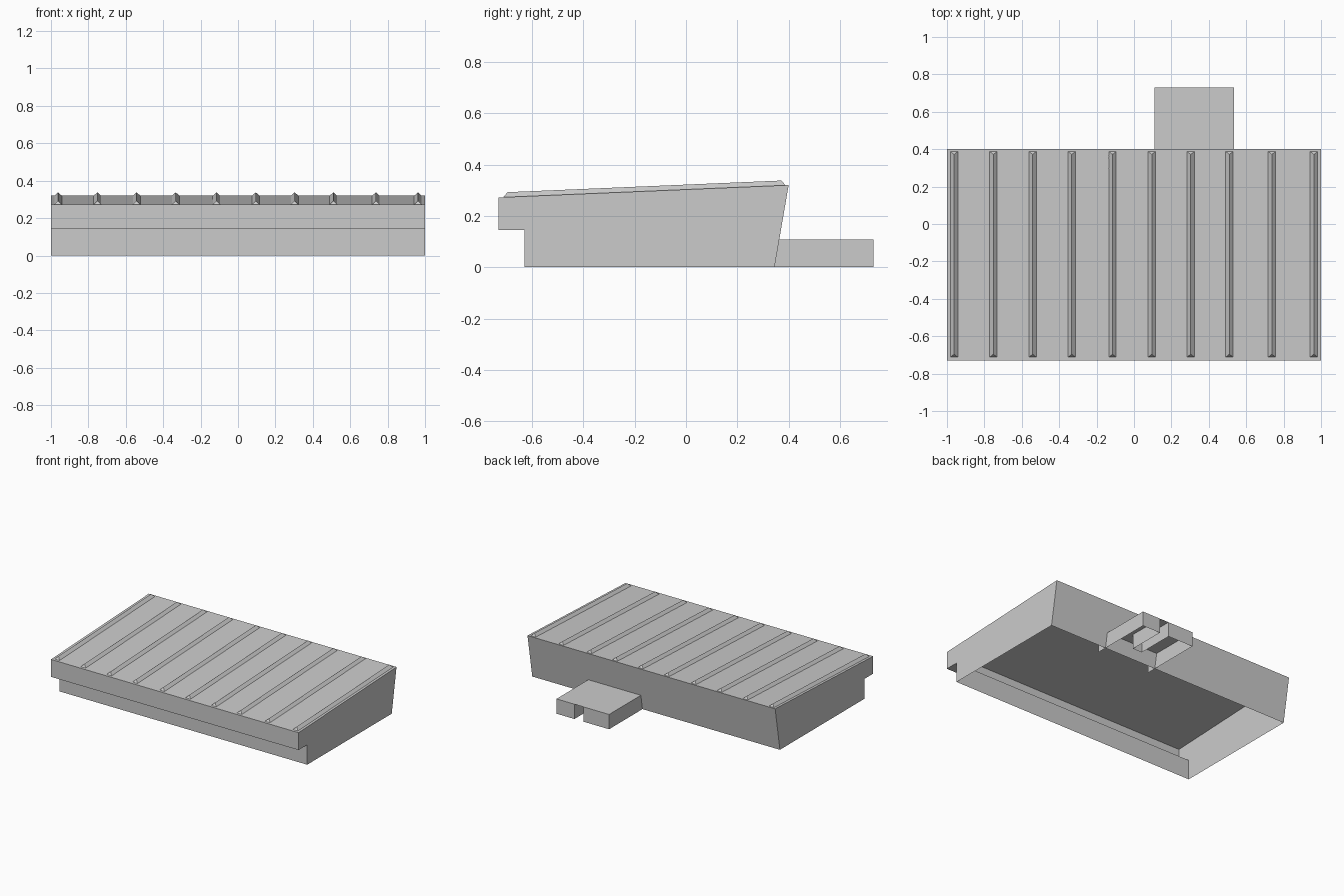
import bpy
import bmesh
from mathutils import Vector

cube = bpy.data.objects.get("Cube")
if cube:
    bpy.data.objects.remove(cube, do_unlink=True)

# One plain grey for every part
grey = bpy.data.materials.new("plain grey")
grey.use_nodes = True
colour = (0.6, 0.6, 0.6, 1)
grey.diffuse_color = colour
grey.node_tree.nodes["Principled BSDF"].inputs["Base Color"].default_value = colour


def finish(name, bm):
    bmesh.ops.recalc_face_normals(bm, faces=bm.faces)
    # open shells: make sure the upward faces really point up
    if sum(f.normal.z * f.calc_area() for f in bm.faces) < 0:
        bmesh.ops.reverse_faces(bm, faces=bm.faces)
    mesh = bpy.data.meshes.new(name)
    bm.to_mesh(mesh)
    bm.free()
    mesh.materials.append(grey)
    obj = bpy.data.objects.new(name, mesh)
    bpy.context.collection.objects.link(obj)
    return obj


def open_shell(name, outline, place, depth, caps, skip):
    """Walls along an outline, with chosen cap ends and skipped sides."""
    bm = bmesh.new()
    rings = [[bm.verts.new(place(p, d)) for p in outline] for d in depth]
    a, b = rings
    count = len(outline)
    for i in range(count):
        j = (i + 1) % count
        if i not in skip:
            bm.faces.new((a[i], a[j], b[j], b[i]))
    for ring, wanted in zip(rings, caps):
        if wanted:
            bm.faces.new(ring)
    return finish(name, bm)


# Main slab: side profile (y, z) run across x, open underneath
front_y, back_y = -0.73, 0.40
front_z, back_z = 0.272, 0.32
profile = [(0.345, 0), (back_y, back_z), (front_y, front_z),
           (front_y, 0.145), (-0.63, 0.145), (-0.63, 0)]
open_shell("roof_slab", profile, lambda p, x: Vector((x, p[0], p[1])),
           (-1, 1), (True, True), {5})

# Rear block: notched plan (x, y) run up z, open underneath and inside the slab
plan = [(0.11, 0.275), (0.11, 0.73), (0.315, 0.73), (0.315, 0.455),
        (0.39, 0.455), (0.39, 0.73), (0.535, 0.73), (0.535, 0.275)]
bm = bmesh.new()
low = [bm.verts.new((x, y, 0)) for x, y in plan]
high = [bm.verts.new((x, y, 0.108)) for x, y in plan]
for i in range(len(plan) - 1):
    bm.faces.new((low[i], low[i + 1], high[i + 1], high[i]))
bm.faces.new(high)
bm.faces.new((high[2], high[5], high[4], high[3]))  # cover over the notch
finish("rear_block", bm)


# Ribs: hipped ridges lying on the sloping roof
def roof_z(y):
    return front_z + (back_z - front_z) * (y - front_y) / (back_y - front_y)


def rib(name, x):
    half, rise, start, end, hip = 0.02, 0.019, -0.712, 0.388, 0.016
    bm = bmesh.new()
    fl, fr, br, bl = [bm.verts.new((x + s * half, y, roof_z(y)))
                      for s, y in ((-1, start), (1, start), (1, end), (-1, end))]
    ft, bt = [bm.verts.new((x, y, roof_z(y) + rise))
              for y in (start + hip, end - hip)]
    for face in ((fl, fr, ft), (br, bl, bt), (fr, br, bt, ft), (bl, fl, ft, bt)):
        bm.faces.new(face)
    finish(name, bm)


rib_positions = (-0.962, -0.752, -0.542, -0.333, -0.115,
                 0.095, 0.303, 0.51, 0.737, 0.962)
for number, x in enumerate(rib_positions, 1):
    rib(f"roof_rib_{number}", x)
